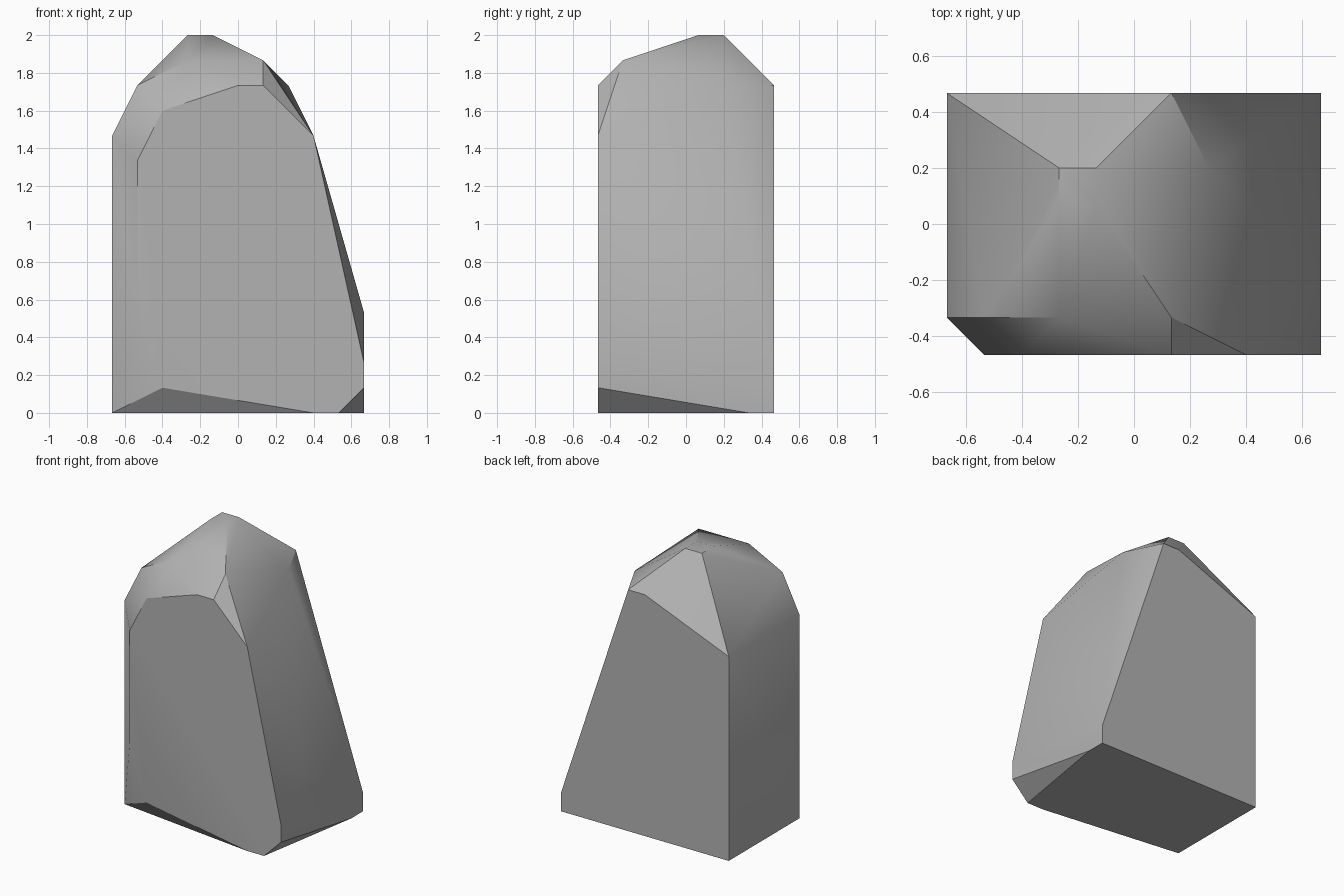
import bpy
import bmesh
from math import radians
from mathutils import Vector

UNIT = 2 / 15  # the boulder is carved on a coarse grid, fifteen cells tall

default_cube = bpy.data.objects.get("Cube")
if default_cube:
    bpy.data.objects.remove(default_cube, do_unlink=True)


def make_material(name, colour):
    """Flat colour shown in the viewport and in a render."""
    material = bpy.data.materials.new(name)
    material.use_nodes = True
    material.diffuse_color = colour
    shader = material.node_tree.nodes["Principled BSDF"]
    shader.inputs["Base Color"].default_value = colour
    return material


def outline(y, profile):
    """Place an (x, z) outline on the vertical plane at depth y."""
    return [Vector((x, y, z)) * UNIT for x, z in profile]


def convex_object(name, points, material, sharp_angle):
    """Wrap points in a convex skin, flatten its facets and shade it."""
    bm = bmesh.new()
    for point in points:
        bm.verts.new(point)
    result = bmesh.ops.convex_hull(bm, input=bm.verts)
    leftovers = {g for g in result["geom_interior"] + result["geom_unused"]
                 if isinstance(g, bmesh.types.BMVert) and g.is_valid}
    bmesh.ops.delete(bm, geom=list(leftovers), context="VERTS")
    bmesh.ops.dissolve_limit(bm, angle_limit=radians(0.5),
                             verts=bm.verts, edges=bm.edges)
    bmesh.ops.recalc_face_normals(bm, faces=bm.faces)
    mesh = bpy.data.meshes.new(name)
    bm.to_mesh(mesh)
    bm.free()
    mesh.materials.append(material)
    obj = bpy.data.objects.new(name, mesh)
    bpy.context.collection.objects.link(obj)
    bpy.ops.object.select_all(action="DESELECT")
    obj.select_set(True)
    bpy.context.view_layer.objects.active = obj
    bpy.ops.object.shade_smooth_by_angle(angle=sharp_angle)
    return obj


# Outlines of the boulder from the front face to the back face
front_face = outline(-3.5, [(-4, 4), (-4, 10), (-3, 12), (0, 13), (1, 13),
                            (3, 11), (5, 2), (5, 1), (4, 0), (3, 0), (-3, 1)])
front_shoulder = outline(-2.5, [(-5, 0), (-5, 11), (-4, 13), (-2, 14), (1, 14)])
left_bulge = outline(-1.5, [(5, 4)])
crown_front = outline(0.5, [(-2, 15), (-1, 15)])
crown_back = outline(1.5, [(-2, 15), (-1, 15), (2, 13)])
back_foot = outline(2.5, [(5, 0)])
back_face = outline(3.5, [(-5, 0), (-5, 11), (0, 13), (1, 13), (5, 1), (5, 0)])

stone = make_material("grey stone", (0.45, 0.45, 0.45, 1))
convex_object("boulder",
              front_face + front_shoulder + left_bulge + crown_front
              + crown_back + back_foot + back_face,
              stone, radians(30))
